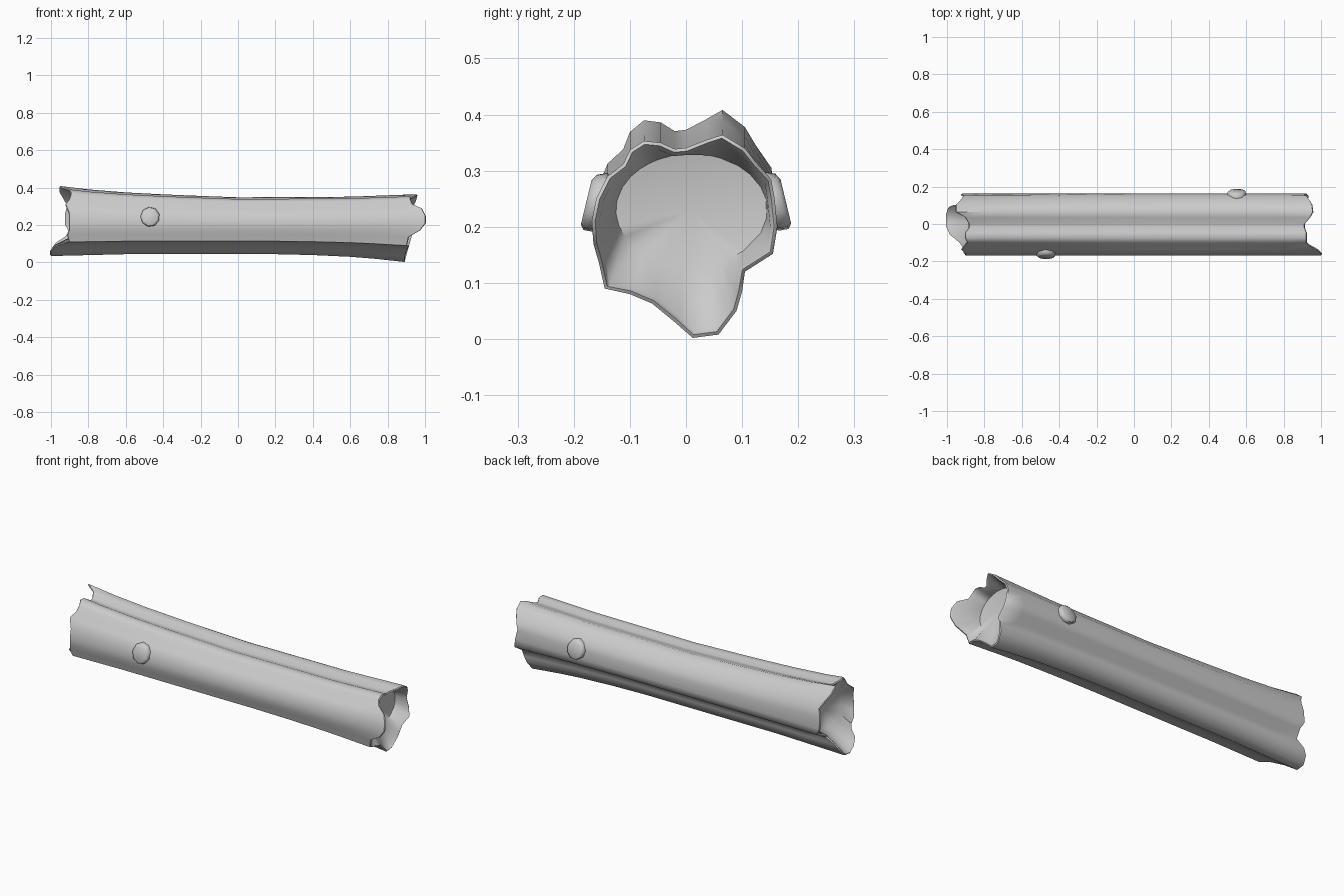
import bpy, bmesh, math
from mathutils import Vector, Matrix

cube = bpy.data.objects.get("Cube")
if cube:
    bpy.data.objects.remove(cube, do_unlink=True)

bark = bpy.data.materials.new("bark_grey")
bark.use_nodes = True
COLOUR = (0.6, 0.6, 0.6, 1)
bark.diffuse_color = COLOUR
bark.node_tree.nodes["Principled BSDF"].inputs["Base Color"].default_value = COLOUR

# Lobed trunk outline: y, z, then how far the broken rim reaches at +x and at -x
OUTLINE = [
    (0, .342, .91, .88), (.035, .355, .94, .9), (.065, .364, .955, .95),
    (.105, .34, .95, .95), (.125, .315, .94, .93), (.152, .285, .92, .91),
    (.158, .25, .91, .92), (.163, .2, .92, .92), (.155, .152, .93, .9),
    (.105, .12, .92, .92), (.1, .085, .91, .97), (.09, .05, .9, .99),
    (.058, .008, .89, 1), (.012, .002, .89, 1), (-.02, .03, .89, 1),
    (-.06, .063, .9, .98), (-.1, .08, .91, .93), (-.145, .09, .9, .9),
    (-.155, .135, .91, .91), (-.165, .17, .97, .9), (-.168, .21, 1, .9),
    (-.16, .25, 1, .9), (-.14, .29, .98, .92), (-.112, .312, .93, .9),
    (-.1, .338, .92, .89), (-.075, .354, .92, .9), (-.045, .351, .92, .9),
    (-.02, .34, .91, .88),
]
MIDDLE = 0.2   # height about which the trunk swells

# Swelling of the upper and lower half along the length
UPPER = [(-.95, 1.27), (-.75, 1.12), (-.6, 1.06), (-.35, .98), (0, .9), (.6, .92), (.95, 1)]
LOWER = [(-1, .84), (-.6, .79), (.3, .79), (.6, .86), (.75, .92), (.89, 1)]


def sample(keys, x):
    """Linear lookup of a swelling value."""
    if x <= keys[0][0]:
        return keys[0][1]
    for (a, va), (b, vb) in zip(keys, keys[1:]):
        if x <= b:
            return va + (vb - va) * (x - a) / (b - a)
    return keys[-1][1]


def surface_point(x, y, z):
    swell = sample(UPPER if z > MIDDLE else LOWER, x)
    return Vector((x, y, MIDDLE + (z - MIDDLE) * swell))


def bridge(bm, a, b):
    n = len(a)
    for i in range(n):
        bm.faces.new((a[i], a[(i + 1) % n], b[(i + 1) % n], b[i]))


def finish(bm, name, angle):
    bmesh.ops.recalc_face_normals(bm, faces=bm.faces[:])
    mesh = bpy.data.meshes.new(name)
    bm.to_mesh(mesh)
    bm.free()
    mesh.materials.append(bark)
    obj = bpy.data.objects.new(name, mesh)
    bpy.context.scene.collection.objects.link(obj)
    bpy.ops.object.select_all(action="DESELECT")
    obj.select_set(True)
    bpy.context.view_layer.objects.active = obj
    bpy.ops.object.shade_smooth_by_angle(angle=math.radians(angle))
    return obj


def rim_ring(side):
    return [surface_point(side * (p[2] if side > 0 else p[3]), p[0], p[1]) for p in OUTLINE]


def inset(ring, amount):
    """Move a ring inward along its own outline."""
    result = []
    for i, p in enumerate(ring):
        along = ring[(i + 1) % len(ring)] - ring[i - 1]
        result.append(p + Vector((0, -along.z, along.y)).normalized() * -amount)
    return result


# Hollow-ended log
bm = bmesh.new()


def add_ring(points):
    return [bm.verts.new(p) for p in points]


rings = [add_ring(rim_ring(-1))]
for x in (-.8, -.6, -.4, -.2, 0, .2, .4, .6, .72, .82):
    rings.append(add_ring([surface_point(x, p[0], p[1]) for p in OUTLINE]))
rings.append(add_ring(rim_ring(1)))
for a, b in zip(rings, rings[1:]):
    bridge(bm, a, b)

for side, outer in ((-1, rings[0]), (1, rings[-1])):
    # rounded lip
    rim = rim_ring(side)
    lip = add_ring([p + Vector((side * .004, 0, 0)) for p in inset(rim, .006)])
    inner_points = inset(rim, .013)
    inner = add_ring([p - Vector((side * .008, 0, 0)) for p in inner_points])
    # sloping wall down to an oval floor
    floor_points = []
    for p in inner_points:
        angle = math.atan2(p.z - .22, p.y - .01)
        floor_points.append(Vector((side * .85, .01 + .135 * math.cos(angle),
                                    .23 + .1 * math.sin(angle))))
    floor = add_ring(floor_points)
    bridge(bm, outer, lip)
    bridge(bm, lip, inner)
    bridge(bm, inner, floor)
    centre = bm.verts.new((side * .83, .01, .23))
    for i in range(len(floor)):
        bm.faces.new((floor[i], floor[(i + 1) % len(floor)], centre))
finish(bm, "hollow_log", 55)


# Cut branch stubs on the front and back
def branch_stub(name, x, z, facing):
    bm = bmesh.new()
    sections = []
    for out, radius in ((.12, .046), (.155, .053), (.171, .05), (.178, .04)):
        ring = []
        for i in range(9):
            a = math.tau * i / 9 + .3
            dz = radius * math.sin(a)
            lean = -.24 * dz if out > .15 else 0
            ring.append(bm.verts.new((x + radius * math.cos(a),
                                      facing * (out + lean), z + dz)))
        sections.append(ring)
    for a, b in zip(sections, sections[1:]):
        bridge(bm, a, b)
    bm.faces.new(sections[0])
    bm.faces.new(sections[-1])
    finish(bm, name, 50)


branch_stub("front_branch_stub", -.47, .243, -1)
branch_stub("back_branch_stub", .55, .245, 1)
